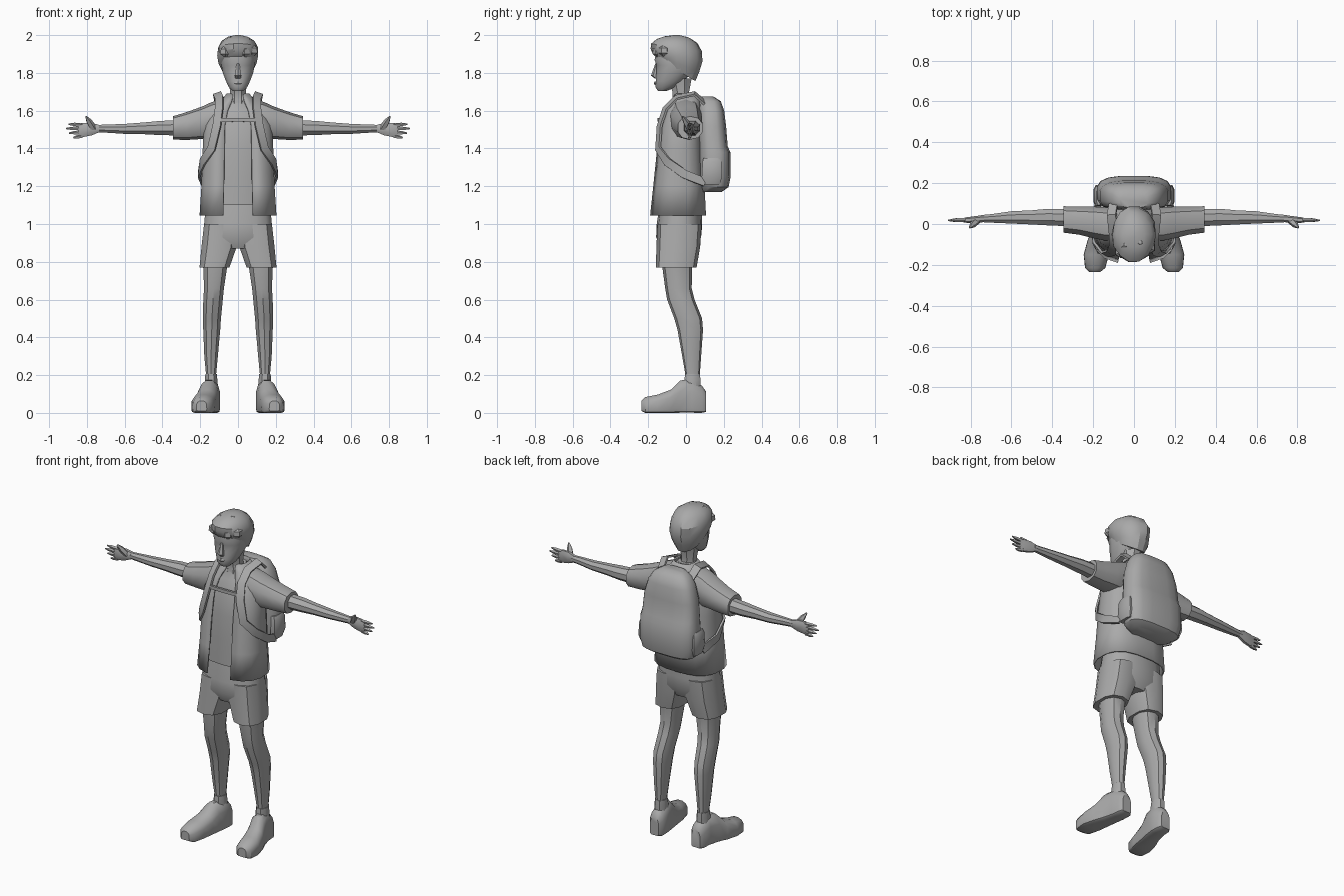
import bpy, bmesh, math, random
from mathutils import Vector

random.seed(4)
grey = bpy.data.materials.new("soft grey")
grey.diffuse_color = (0.4, 0.4, 0.4, 1)


def finish(name, rings, closed=True, caps=True, angle=38, thick=0):
    """Bridge rings of points into a mesh object."""
    bm = bmesh.new()
    loops = [[bm.verts.new(p) for p in r] for r in rings]
    n = len(loops[0])
    for lo, hi in zip(loops, loops[1:]):
        for i in range(n if closed else n - 1):
            j = (i + 1) % n
            bm.faces.new((lo[i], lo[j], hi[j], hi[i]))
    if caps and closed:
        bm.faces.new(loops[0])
        bm.faces.new(loops[-1])
    bmesh.ops.recalc_face_normals(bm, faces=bm.faces)
    me = bpy.data.meshes.new(name)
    bm.to_mesh(me)
    bm.free()
    me.materials.append(grey)
    ob = bpy.data.objects.new(name, me)
    bpy.context.collection.objects.link(ob)
    bpy.ops.object.select_all(action='DESELECT')
    ob.select_set(True)
    bpy.context.view_layer.objects.active = ob
    bpy.ops.object.shade_smooth_by_angle(angle=math.radians(angle))
    if thick:
        mod = ob.modifiers.new("thickness", 'SOLIDIFY')
        mod.thickness = thick
    return ob


def loft(name, rings, axis='z', n=10, e=1.0, side=1, flat=False, gap=0, **kw):
    """Rings are (position, a0, a1, b0, b1): bounds across the lofting axis."""
    out = []
    for t, a0, a1, b0, b1 in rings:
        ring = []
        for i in range(n):
            if gap:   # open arc, gap facing the front
                th = -math.pi / 2 + gap + (2 * math.pi - 2 * gap) * i / (n - 1)
            else:
                th = 2 * math.pi * (i + 0.5) / n
            c, s = math.cos(th), math.sin(th)
            k = 0.25 if flat and s < 0 else e
            a = (a0 + a1) / 2 + (a1 - a0) / 2 * math.copysign(abs(c) ** k, c)
            b = (b0 + b1) / 2 + (b1 - b0) / 2 * math.copysign(abs(s) ** k, s)
            x, y, z = {'z': (a, b, t), 'x': (t, a, b), 'y': (a, t, b)}[axis]
            ring.append((x * side, y, z))
        out.append(ring)
    return finish(name, out, closed=not gap, **kw)


def sym(rows):
    """Rows (z, half width, y0, y1) to full bounds."""
    return [(z, -w, w, y0, y1) for z, w, y0, y1 in rows]


def spike(name, p, q, r0, r1, side):
    """Tapered digit between two points."""
    p, q = Vector(p), Vector(q)
    d = (q - p).normalized()
    u = d.cross(Vector((0, 1, 0))).normalized()
    v = d.cross(u)
    rings = []
    for f, r in ((0, r0), (0.6, r0 * 0.85), (1, r1)):
        c = p.lerp(q, f)
        pts = [c + r * (math.cos(k * math.tau / 5) * u + math.sin(k * math.tau / 5) * v) for k in range(5)]
        rings.append([(w.x * side, w.y, w.z) for w in pts])
    finish(name, rings)


def ribbon(name, path, width, thick, side=1):
    """Flat strap that lies on the torso."""
    pts = [Vector(p) for p in path]
    rings = []
    for i, p in enumerate(pts):
        t = (pts[min(i + 1, len(pts) - 1)] - pts[max(i - 1, 0)]).normalized()
        o = Vector((p.x * 0.5, p.y + 0.02, max(0, p.z - 1.55)))
        w = t.cross(o).normalized() * width / 2
        h = w.cross(t).normalized() * thick / 2
        rings.append([((p + c).x * side, (p + c).y, (p + c).z)
                      for c in (w + h, w - h, -w - h, -w + h)])
    finish(name, rings)


# Head
loft("head", sym([(1.705, .03, -.15, -.10), (1.725, .05, -.163, -.05), (1.755, .065, -.162, -.01),
                  (1.80, .083, -.16, .03), (1.84, .09, -.158, .05), (1.87, .092, -.17, .06),
                  (1.94, .085, -.15, .055)]), n=12, e=.85)
loft("neck", sym([(1.60, .06, -.09, .045), (1.66, .047, -.075, .025), (1.70, .045, -.075, .02),
                  (1.77, .055, -.10, .035)]), n=8)
loft("nose", sym([(1.77, .016, -.165, -.14), (1.785, .02, -.185, -.14), (1.85, .008, -.163, -.14)]), n=6)
loft("lips", sym([(1.735, .014, -.165, -.14), (1.745, .026, -.17, -.14), (1.755, .014, -.167, -.14)]), n=6)

# Hair cap, lower at the nape than at the forehead, with uneven tufts
rings = []
for h, s in ((0, .74), (.2, .93), (.42, 1), (.64, .98), (.83, .8), (.95, .5), (1, .12)):
    ring = []
    for i in range(14):
        th = math.tau * i / 14
        low = 1.815 - .06 * math.sin(th)
        k = s + (random.uniform(-.05, .03) if 0 < h < 1 else 0)
        ring.append((.11 * k * math.cos(th), -.05 + .138 * k * math.sin(th), low + h * (2 - low)))
    rings.append(ring)
finish("hair", rings, angle=30)
for i, (x, y, z) in enumerate([(-.065, -.135, 1.915), (-.02, -.15, 1.93), (.035, -.145, 1.915), (.075, -.115, 1.92),
                               (.03, -.09, 1.968), (-.04, -.1, 1.962)]):
    loft(f"hair_lock_{i}", [(z + dz, x - r, x + r, y - r, y + r) for dz, r in
                            ((-.032, .012), (-.015, .032), (.012, .03), (.028, .01))], n=6)

# Inner shirt and open overshirt
loft("inner_shirt", sym([(1.10, .175, -.15, .085), (1.25, .17, -.147, .08), (1.40, .17, -.14, .075),
                         (1.53, .165, -.122, .07), (1.60, .125, -.095, .07), (1.65, .075, -.072, .065),
                         (1.68, .05, -.07, .04)]), n=14, e=.8)
loft("overshirt", sym([(1.045, .205, -.195, .108), (1.20, .195, -.178, .10), (1.40, .188, -.157, .09),
                       (1.52, .182, -.137, .085), (1.60, .145, -.108, .085), (1.65, .09, -.083, .08),
                       (1.69, .062, -.06, .065)]), n=16, e=.77, gap=math.radians(17), thick=.008)

# Shorts seat
loft("shorts_seat", sym([(1.13, .17, -.135, .08), (1.0, .183, -.155, .086), (.93, .19, -.158, .08),
                         (.87, .16, -.13, .05)]), n=14, e=.8)

for side, tag in ((-1, "right"), (1, "left")):
    # Sleeve and arm
    loft(tag + "_sleeve", [(.08, -.085, .08, 1.48, 1.66), (.14, -.085, .085, 1.45, 1.645),
                           (.19, -.075, .088, 1.45, 1.622), (.27, -.055, .088, 1.445, 1.593),
                           (.345, -.045, .09, 1.447, 1.57)], 'x', 10, .85, side)
    loft(tag + "_arm", [(.30, -.015, .075, 1.465, 1.555), (.42, -.01, .078, 1.468, 1.548),
                        (.50, -.005, .07, 1.473, 1.54), (.60, 0, .065, 1.475, 1.532),
                        (.70, .005, .05, 1.482, 1.528), (.75, .008, .045, 1.485, 1.526)], 'x', 8, 1, side)
    loft(tag + "_palm", [(.735, .008, .045, 1.485, 1.526), (.775, .005, .04, 1.467, 1.538),
                         (.82, .005, .034, 1.458, 1.537), (.845, .01, .028, 1.46, 1.53)], 'x', 8, .8, side)
    # Fingers and raised thumb
    for i, (tip, z) in enumerate(((.872, 1.465), (.895, 1.485), (.91, 1.505), (.897, 1.524))):
        spike(f"{tag}_finger_{i}", (.825, .02, z), (tip, .018, z - .008 + i * .004), .0115, .004, side)
    spike(tag + "_thumb", (.765, .02, 1.505), (.805, -.018, 1.57), .019, .004, side)

    # Shorts leg, bare leg, sock
    loft(tag + "_shorts_leg", [(1.0, .0, .183, -.152, .083), (.88, .003, .197, -.156, .075),
                               (.77, .042, .207, -.16, .056)], 'z', 10, .8, side)
    loft(tag + "_leg", [(.85, .05, .19, -.13, .04), (.77, .055, .187, -.125, .033),
                        (.66, .072, .182, -.11, .03), (.60, .078, .186, -.10, .045),
                        (.50, .088, .188, -.062, .085), (.44, .092, .186, -.045, .09),
                        (.30, .105, .18, -.02, .08), (.20, .115, .17, -.003, .073),
                        (.12, .115, .168, 0, .07)], 'z', 10, .9, side)
    loft(tag + "_sock", [(.10, .105, .178, -.012, .08), (.17, .106, .178, -.012, .08),
                         (.205, .11, .175, -.008, .077)], 'z', 8, .9, side)
    # Shoe, turned slightly outward
    loft(tag + "_shoe", [(-.235, .165, .22, .01, .065), (-.215, .14, .24, 0, .085),
                         (-.15, .122, .247, 0, .098), (-.08, .112, .228, 0, .125),
                         (-.03, .103, .207, 0, .175), (.03, .095, .19, 0, .178),
                         (.085, .095, .185, 0, .145), (.106, .11, .17, .005, .115)],
         'y', 12, .9, side, flat=True)
    # Backpack shoulder strap running under the arm to the pack
    ribbon(tag + "_shoulder_strap", [(.10, .10, 1.64), (.11, .045, 1.69), (.10, -.05, 1.67), (.10, -.11, 1.61),
                                     (.112, -.14, 1.52), (.14, -.148, 1.40), (.187, -.10, 1.33),
                                     (.206, -.01, 1.265), (.18, .10, 1.22)], .045, .012, side)
    # Side pocket
    loft(tag + "_pack_pocket", [(1.21, .15, .188, .09, .18), (1.25, .15, .20, .08, .195),
                                (1.33, .15, .197, .085, .19), (1.35, .15, .185, .09, .18)], 'z', 8, .7, side)

# Chest strap
ribbon("chest_strap", [(-.09, -.136, 1.55), (0, -.143, 1.552), (.09, -.136, 1.55)], .02, .014)

# Backpack with a bulging lower compartment
loft("backpack", sym([(1.17, .13, .085, .19), (1.195, .17, .075, .226), (1.25, .185, .068, .237),
                      (1.38, .183, .065, .236), (1.41, .177, .065, .222), (1.52, .168, .062, .213),
                      (1.60, .145, .065, .203), (1.65, .115, .07, .185), (1.675, .07, .08, .145)]),
     n=16, e=.65)
